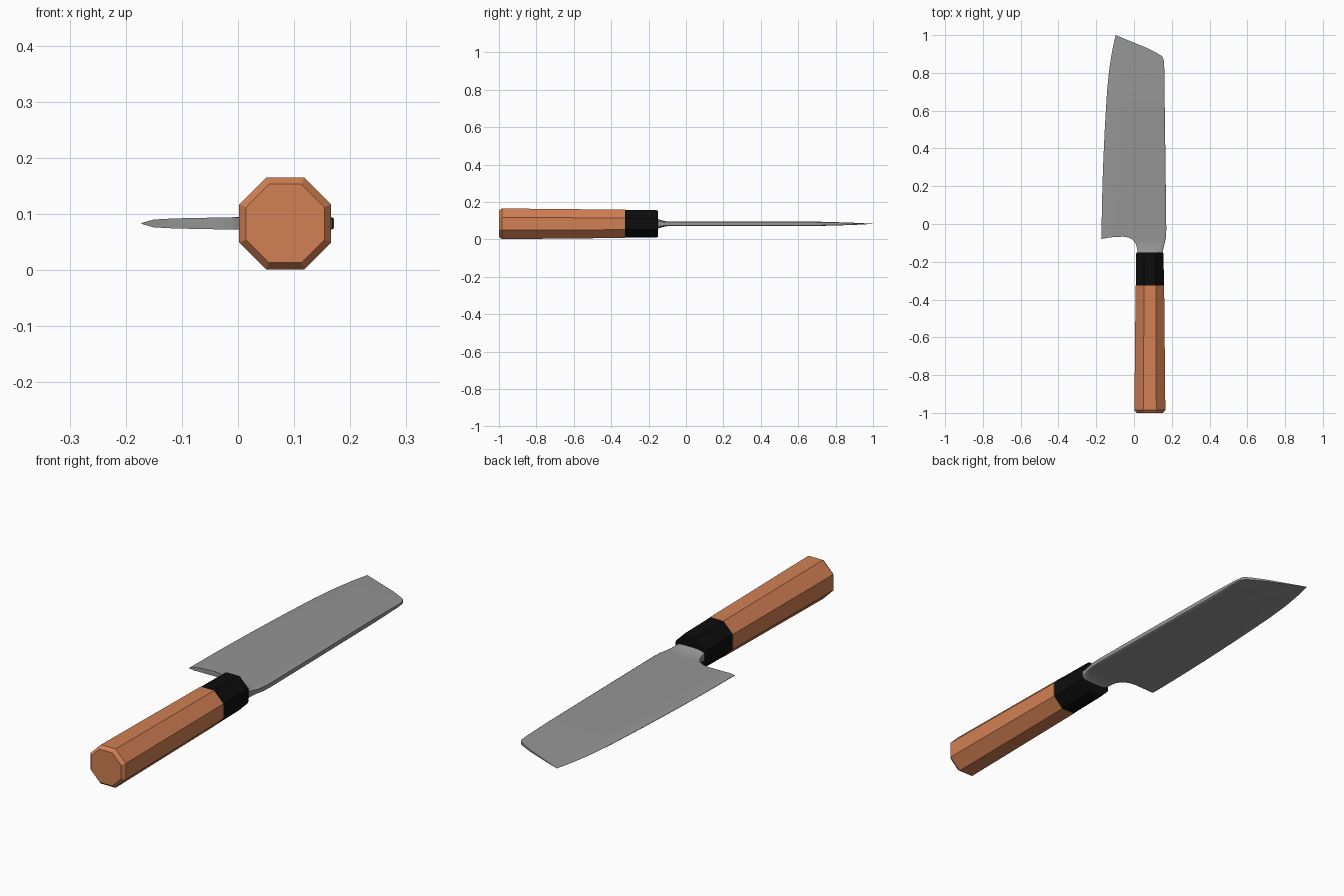
import bpy, bmesh, math

if "Cube" in bpy.data.objects:
    bpy.data.objects.remove(bpy.data.objects["Cube"])

CX, CZ = 0.084, 0.083   # handle axis


def material(name, rgb):
    m = bpy.data.materials.new(name)
    m.diffuse_color = (*rgb, 1)
    m.use_nodes = True
    m.node_tree.nodes["Principled BSDF"].inputs["Base Color"].default_value = m.diffuse_color
    return m


def finish(bm, name, mat):
    bmesh.ops.recalc_face_normals(bm, faces=bm.faces)
    me = bpy.data.meshes.new(name)
    bm.to_mesh(me)
    bm.free()
    ob = bpy.data.objects.new(name, me)
    bpy.context.collection.objects.link(ob)
    me.materials.append(mat)
    return ob


def octagon_loft(name, mat, sections):
    """Octagonal bar along y; sections are (y, half width across flats)."""
    bm = bmesh.new()
    rings = []
    for y, hw in sections:
        r = hw / math.cos(math.pi / 8)
        rings.append([bm.verts.new((CX + r * math.cos(a), y, CZ + r * math.sin(a)))
                      for a in [math.pi / 8 + k * math.pi / 4 for k in range(8)]])
    for a, b in zip(rings, rings[1:]):
        for k in range(8):
            bm.faces.new((a[k], a[(k + 1) % 8], b[(k + 1) % 8], b[k]))
    bm.faces.new(rings[0])
    bm.faces.new(rings[-1])
    return finish(bm, name, mat)


def lerp(table, t):
    """Piecewise linear lookup; rows are (key, value...)."""
    if t <= table[0][0]:
        return table[0][1:]
    for a, b in zip(table, table[1:]):
        if t <= b[0]:
            f = (t - a[0]) / (b[0] - a[0])
            return tuple(p + (q - p) * f for p, q in zip(a[1:], b[1:]))
    return table[-1][1:]


wood = material("orange wood", (0.64, 0.215, 0.088))
black = material("black horn", (0.004, 0.004, 0.004))
steel = material("grey steel", (0.30, 0.30, 0.30))

# Handle and ferrule
octagon_loft("handle", wood, [(-1.0, 0.070), (-0.985, 0.082), (-0.325, 0.0755)])
octagon_loft("ferrule", black, [(-0.325, 0.0745), (-0.157, 0.0725), (-0.15, 0.069)])

# Blade outline: cutting edge and spine (y, x), heel and tip (u, x, y)
EDGE = [(-0.08, -0.172), (0.1, -0.170), (0.3, -0.164), (0.5, -0.155), (0.7, -0.143),
        (0.82, -0.131), (0.92, -0.115), (1.0, -0.097)]
SPINE = [(-0.16, 0.150), (-0.13, 0.155), (-0.10, 0.163), (-0.07, 0.169), (-0.03, 0.171),
         (0.3, 0.167), (0.6, 0.163), (0.84, 0.160), (0.87, 0.157)]
HEEL = [(0, -0.172, -0.08), (0.15, -0.13, -0.071), (0.33, -0.06, -0.067),
        (0.43, -0.03, -0.071), (0.50, -0.007, -0.083), (0.56, 0.009, -0.105),
        (0.61, 0.017, -0.13), (0.64, 0.02, -0.16), (1, 0.150, -0.16)]
TIP = [(0, -0.097, 1.0), (0.4, 0.01, 0.956), (0.65, 0.075, 0.929), (0.85, 0.125, 0.903),
       (0.95, 0.149, 0.888), (1, 0.157, 0.87)]
# Half thickness by distance from the cutting edge, and taper along y
GRIND = [(0, 0.0008), (0.022, 0.007), (0.06, 0.009), (0.17, 0.0112), (0.33, 0.0125)]
TAPER = [(0.68, 1.0), (0.88, 0.55), (1.0, 0.12)]


def side(table, y0, y1, v):
    y = y0 + (y1 - y0) * v
    return lerp(table, y)[0], y


def outline_point(u, v):
    """Coons patch between the four outline curves."""
    b, t = lerp(HEEL, u), lerp(TIP, u)
    l, r = side(EDGE, -0.08, 1.0, v), side(SPINE, -0.16, 0.87, v)
    out = []
    for k in (0, 1):
        corners = ((1 - u) * (1 - v) * HEEL[0][k + 1] + u * (1 - v) * HEEL[-1][k + 1]
                   + (1 - u) * v * TIP[0][k + 1] + u * v * TIP[-1][k + 1])
        out.append((1 - v) * b[k] + v * t[k] + (1 - u) * l[k] + u * r[k] - corners)
    return out


def half_thickness(x, y, u):
    h = lerp(GRIND, x - lerp(EDGE, y)[0])[0] * lerp(TAPER, y)[0]
    if u == 1:
        h *= 0.7
    k = min(1, max(0, (-0.085 - y) / 0.065))   # neck swelling towards the ferrule
    h += 0.014 * k * k
    return h * (1 - 0.4 * k * min(1, abs((x - 0.086) / 0.068)) ** 4)


NU, NV = 50, 56
bm = bmesh.new()
layers = {1: [], -1: []}
for j in range(NV + 1):
    v = (j / NV) ** 1.8
    rows = {1: [], -1: []}
    for i in range(NU + 1):
        u = i / NU
        x, y = outline_point(u, v)
        h = half_thickness(x, y, u)
        for s in (1, -1):
            rows[s].append(bm.verts.new((x, y, CZ + s * h)))
    for s in (1, -1):
        layers[s].append(rows[s])
for g in layers.values():
    for j in range(NV):
        for i in range(NU):
            bm.faces.new((g[j][i], g[j][i + 1], g[j + 1][i + 1], g[j + 1][i]))
# Rim joining the two faces
rim = ([(0, i) for i in range(NU)] + [(j, NU) for j in range(NV)]
       + [(NV, i) for i in range(NU, 0, -1)] + [(j, 0) for j in range(NV, 0, -1)])
for (a, b), (c, d) in zip(rim, rim[1:] + rim[:1]):
    bm.faces.new((layers[1][a][b], layers[1][c][d], layers[-1][c][d], layers[-1][a][b]))
blade = finish(bm, "blade", steel)
bpy.context.view_layer.objects.active = blade
blade.select_set(True)
bpy.ops.object.shade_smooth_by_angle(angle=math.radians(40))
